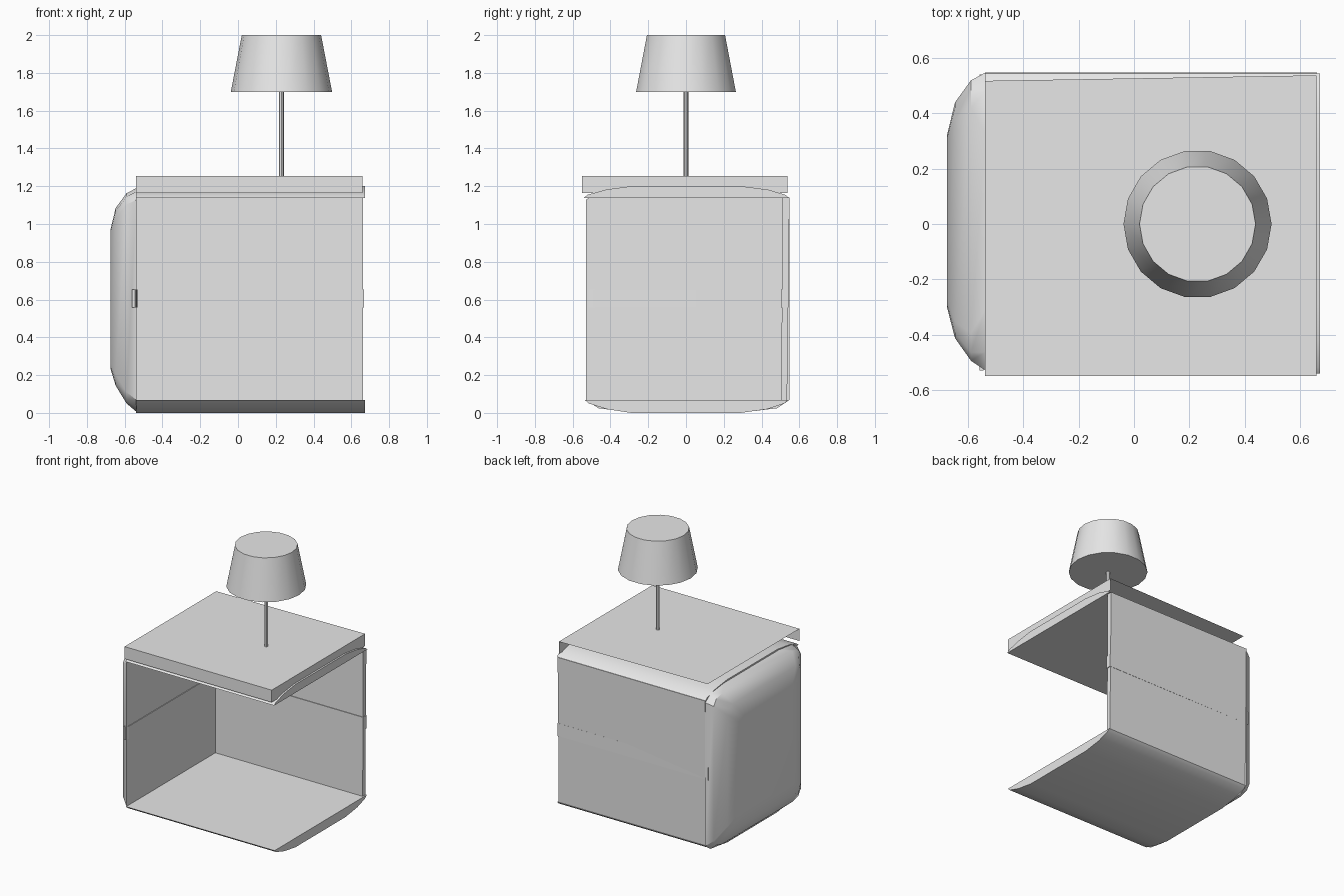
import bpy, bmesh, math
from mathutils import Vector

cube = bpy.data.objects.get("Cube")
if cube:
    bpy.data.objects.remove(cube, do_unlink=True)

grey = bpy.data.materials.new("plain grey")
grey.use_nodes = True
grey.diffuse_color = (0.8, 0.8, 0.8, 1)
grey.node_tree.nodes["Principled BSDF"].inputs["Base Color"].default_value = (0.8, 0.8, 0.8, 1)


def finish(name, bm, recalc=True):
    if recalc:
        bmesh.ops.recalc_face_normals(bm, faces=bm.faces)
    mesh = bpy.data.meshes.new(name)
    bm.to_mesh(mesh)
    bm.free()
    mesh.materials.append(grey)
    obj = bpy.data.objects.new(name, mesh)
    bpy.context.collection.objects.link(obj)
    bpy.ops.object.select_all(action='DESELECT')
    obj.select_set(True)
    bpy.context.view_layer.objects.active = obj
    bpy.ops.object.shade_smooth_by_angle(angle=math.radians(35))
    return obj


def loft(name, rings):
    """Closed skin over a row of matching rings, capped at both ends."""
    bm = bmesh.new()
    loops = [[bm.verts.new(p) for p in ring] for ring in rings]
    for a, b in zip(loops, loops[1:]):
        for i in range(len(a)):
            j = (i + 1) % len(a)
            bm.faces.new((a[i], a[j], b[j], b[i]))
    bm.faces.new(loops[0])
    bm.faces.new(loops[-1])
    return finish(name, bm)


def along_x(name, profile, x0, x1):
    return loft(name, [[(x, y, z) for y, z in profile] for x in (x0, x1)])


def frustum(name, r0, r1, z0, z1, sides):
    rings = []
    for r, z in ((r0, z0), (r1, z1)):
        angles = [math.tau * i / sides for i in range(sides)]
        rings.append([(0.23 + r * math.cos(a), r * math.sin(a), z) for a in angles])
    return loft(name, rings)


# Floor and ceiling: flat inside, gently bowed outside
bow = [(-0.535, 0.068), (-0.515, 0.05), (-0.42, 0.02), (-0.29, 0),
       (0.29, 0), (0.43, 0.02), (0.52, 0.05), (0.54, 0.068)]
along_x("floor_panel", bow, -0.54, 0.673)
along_x("ceiling_panel", [(y * 1.01, 1.2 - z * 0.9) for y, z in bow], -0.54, 0.673)

# Back panel, leaning back slightly
along_x("back_panel", [(0.505, 0.068), (0.535, 0.068), (0.548, 1.14), (0.51, 1.14)], -0.54, 0.663)


# Padded side panel with rounded rim
def pad_ring(x, y0, y1, z0, z1, cy, cz):
    pts = []
    for y, z, sy, sz, first in ((y0, z0, 1, 1, 'y'), (y1, z0, -1, 1, 'z'),
                                (y1, z1, -1, -1, 'y'), (y0, z1, 1, -1, 'z')):
        along_y = (x, y + sy * cy, z)
        middle = (x, y + sy * cy * 0.3, z + sz * cz * 0.3)
        along_z = (x, y, z + sz * cz)
        trio = [along_z, middle, along_y]
        pts += trio if first == 'y' else trio[::-1]
    return pts


loft("side_panel", [
    pad_ring(-0.538, -0.53, 0.548, 0.006, 1.19, 0.22, 0.062),
    pad_ring(-0.59, -0.495, 0.52, 0.05, 1.163, 0.1, 0.06),
    pad_ring(-0.648, -0.413, 0.44, 0.145, 1.084, 0.06, 0.06),
    pad_ring(-0.676, -0.305, 0.325, 0.236, 0.967, 0.04, 0.04)])

# Mid-height rail running along the side and the back
plan = [(-0.56, -0.53), (-0.545, -0.53), (-0.536, -0.515), (-0.533, -0.49),
        (-0.533, 0.503), (0.668, 0.503), (0.668, 0.543), (-0.56, 0.541)]
loft("wall_rail", [[(x, y, z) for x, y in plan] for z in (0.558, 0.652)])

# Thin lid sheet with a skirt on two sides
bm = bmesh.new()
top = [bm.verts.new(p) for p in ((-0.54, -0.55, 1.253), (0.66, -0.55, 1.253),
                                 (0.66, 0.538, 1.253), (-0.54, 0.518, 1.253))]
low = [bm.verts.new(v.co - Vector((0, 0, 0.09))) for v in top[:3]]
bm.faces.new(top)
for i in range(2):
    bm.faces.new((low[i], low[i + 1], top[i + 1], top[i]))
finish("lid", bm, recalc=False)

# Lamp
frustum("lamp_pole", 0.013, 0.013, 1.25, 1.71, 8)
frustum("lamp_shade", 0.268, 0.21, 1.7, 2.0, 18)
